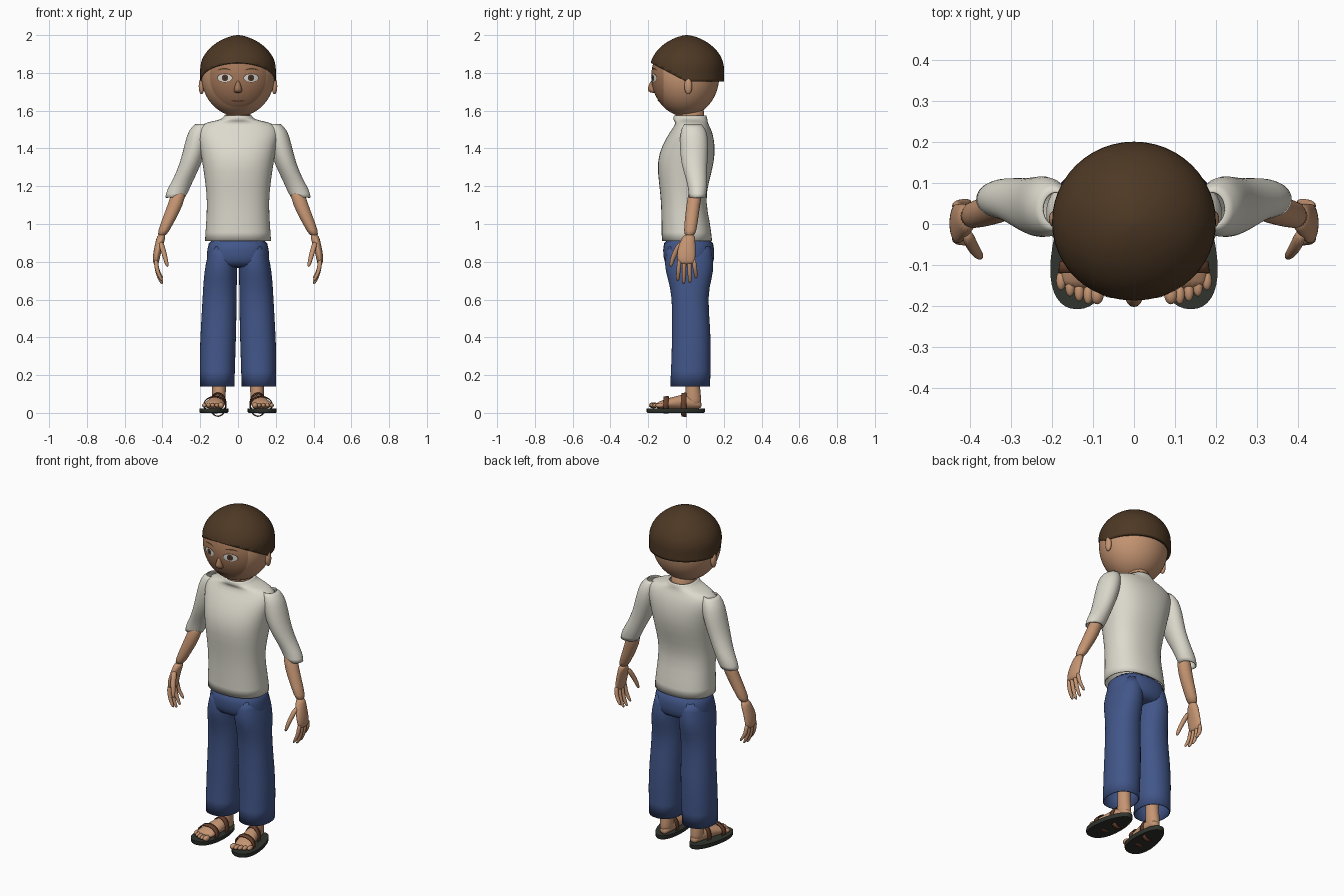
import bpy, bmesh
from math import cos, sin, pi, sqrt, radians, copysign
from mathutils import Matrix

cube = bpy.data.objects.get("Cube")
if cube:
    bpy.data.objects.remove(cube, do_unlink=True)


def material(name, *rgb):
    mat = bpy.data.materials.new(name)
    mat.use_nodes = True
    mat.diffuse_color = (*rgb, 1)
    bsdf = mat.node_tree.nodes["Principled BSDF"]
    bsdf.inputs["Base Color"].default_value = (*rgb, 1)
    bsdf.inputs["Roughness"].default_value = 0.8
    return mat


SKIN = material("skin", .56, .30, .17)
FACE = material("face skin", .37, .185, .10)
HAIR = material("dark brown hair", .075, .04, .018)
SHIRT = material("off white cloth", .72, .70, .61)
DENIM = material("blue denim", .054, .093, .25)
SOLE = material("dark rubber", .03, .034, .027)
LEATHER = material("brown leather", .14, .053, .026)
WHITE = material("eye white", .72, .70, .67)
IRIS = material("brown iris", .09, .04, .02)
LIP = material("lip", .20, .07, .05)


def finish(name, bm, mats, subdiv=0, thick=0, mirror=False, sharp=True):
    """Turn a bmesh into a smooth object with its modifiers."""
    bmesh.ops.recalc_face_normals(bm, faces=bm.faces)
    me = bpy.data.meshes.new(name)
    bm.to_mesh(me)
    bm.free()
    for mat in mats:
        me.materials.append(mat)
    me.shade_smooth()
    if sharp and not subdiv:
        me.set_sharp_from_angle(angle=radians(50))
    ob = bpy.data.objects.new(name, me)
    bpy.context.scene.collection.objects.link(ob)
    if subdiv:
        mod = ob.modifiers.new("Subdivision", "SUBSURF")
        mod.levels = mod.render_levels = subdiv
    if thick:
        mod = ob.modifiers.new("Solidify", "SOLIDIFY")
        mod.thickness, mod.offset = thick, -1
    if mirror:
        ob.modifiers.new("Mirror", "MIRROR").use_mirror_merge = False
    return ob


def loft(name, mat, rings, axis="Z", n=20, p=2.0, caps=True, warp=None, subdiv=1, **opts):
    """Skin rings of (position, centre, centre, radius, radius) along an axis."""
    bm = bmesh.new()
    loops = []
    for t, ca, cb, ra, rb in rings:
        loop = []
        for i in range(n):
            c, s = cos(2 * pi * i / n), sin(2 * pi * i / n)
            a = ca + ra * copysign(abs(c) ** (2 / p), c)
            b = cb + rb * copysign(abs(s) ** (2 / p), s)
            loop.append(bm.verts.new((a, b, t) if axis == "Z" else (a, t, b)))
        loops.append(loop)
    for lo, hi in zip(loops, loops[1:]):
        for i in range(n):
            j = (i + 1) % n
            bm.faces.new((lo[i], lo[j], hi[j], hi[i]))
    if caps:
        bm.faces.new(loops[0])
        bm.faces.new(loops[-1])
    if warp:
        for v in bm.verts:
            warp(v.co)
    return finish(name, bm, [mat], subdiv, **opts)


def ball(name, mat, centre, radii, mirror=False):
    bm = bmesh.new()
    bmesh.ops.create_uvsphere(bm, u_segments=20, v_segments=12, radius=1)
    bm.transform(Matrix.Translation(centre) @ Matrix.Diagonal((*radii, 1)))
    return finish(name, bm, [mat], mirror=mirror, sharp=False)


# Head: an egg with a slightly flatter crown and a darker face
HX, HY, HZ, RX, RY = 0, -.004, 1.785, .194, .18


def head_rz(z):
    return .19 if z > 0 else .215


bm = bmesh.new()
bmesh.ops.create_uvsphere(bm, u_segments=48, v_segments=32, radius=1)
bm.transform(Matrix.Rotation(pi / 2, 4, "X"))
for v in bm.verts:
    x, y, z = v.co
    v.co = (x * RX, HY + y * RY, HZ + z * head_rz(z))
for f in bm.faces:
    f.material_index = int(f.calc_center_median().y < -.112)
finish("head", bm, [SKIN, FACE], sharp=False)


def face_patch(name, mat, cx, cz, rx, rz, lift, bend=0, mirror=True):
    """Thin oval plate hugging the face."""
    bm = bmesh.new()
    n, loops = 24, []
    for k in (1, .7, .4):
        loop = []
        for i in range(n):
            u, w = k * cos(2 * pi * i / n), k * sin(2 * pi * i / n)
            x, z = cx + rx * u, cz + rz * w - bend * u * u
            d = 1 - (x / RX) ** 2 - ((z - HZ) / head_rz(z - HZ)) ** 2
            loop.append(bm.verts.new((x, HY - RY * sqrt(d) - lift, z)))
        loops.append(loop)
    for a, b in zip(loops, loops[1:]):
        for i in range(n):
            j = (i + 1) % n
            bm.faces.new((a[i], a[j], b[j], b[i]))
    bm.faces.new(loops[-1])
    ob = finish(name, bm, [mat], mirror=mirror, sharp=False)
    return ob


face_patch("eyelid_lines", HAIR, .07, 1.774, .041, .024, .002)
face_patch("eye_whites", WHITE, .07, 1.773, .038, .021, .003)
face_patch("irises", IRIS, .069, 1.774, .017, .018, .004)
face_patch("pupils", SOLE, .069, 1.774, .008, .009, .005)
face_patch("eyebrows", HAIR, .072, 1.822, .036, .004, .003, bend=.008)
face_patch("mouth", LIP, 0, 1.65, .036, .005, .003, bend=-.004, mirror=False)
loft("nose", FACE, [(1.76, 0, -.176, .009, .012), (1.735, 0, -.178, .014, .018),
                    (1.71, 0, -.178, .024, .03), (1.693, 0, -.168, .02, .02)])
ball("ears", SKIN, (.193, .012, 1.73), (.015, .021, .043), mirror=True)

# Hair: a domed cap trimmed by a sloping hairline
bm = bmesh.new()
bmesh.ops.create_uvsphere(bm, u_segments=48, v_segments=32, radius=1)
for v in bm.verts:
    x, y, z = v.co
    s = max(sqrt(x * x + y * y), .0001)
    r = .2 * (s ** .25 if z > 0 else 1 / s)
    v.co = (x * r, .005 + y * r * .98, 1.82 + .18 * z)
for normal in ((0, .1, .19), (0, 0, 1)):
    bmesh.ops.bisect_plane(bm, geom=bm.verts[:] + bm.edges[:] + bm.faces[:],
                           plane_co=(0, 0, 1.755), plane_no=normal, clear_inner=True)
finish("hair", bm, [HAIR], thick=.018)

loft("neck", SKIN, [(1.48, 0, .025, .07, .075), (1.56, 0, .022, .068, .078),
                    (1.64, 0, .015, .07, .08)])

# Shirt: body, collar and sleeves
loft("shirt_body", SHIRT, [
    (.91, 0, .005, .176, .134), (1, 0, 0, .17, .13), (1.12, 0, -.015, .163, .117),
    (1.22, 0, -.012, .174, .132), (1.33, 0, -.002, .19, .154), (1.42, 0, .014, .206, .14),
    (1.49, 0, .028, .222, .112), (1.53, 0, .032, .2, .086), (1.545, 0, .026, .13, .088),
    (1.555, 0, .022, .085, .092), (1.575, 0, .022, .072, .086)],
    n=28, p=2.3, caps=False, thick=.006)
loft("sleeves", SHIRT, [
    (1.53, .19, .036, .035, .045), (1.5, .205, .04, .058, .07), (1.42, .222, .043, .062, .078),
    (1.32, .25, .042, .058, .07), (1.23, .292, .058, .055, .055),
    (1.18, .318, .062, .06, .05), (1.14, .333, .06, .053, .045)],
    caps=False, thick=.006, mirror=True)

# Forearms and hands
loft("forearms", SKIN, [
    (1.2, .305, .055, .038, .038), (1.1, .33, .038, .042, .037),
    (1, .378, .026, .034, .035), (.93, .407, .018, .026, .032)], mirror=True)
loft("palms", SKIN, [
    (.95, .402, .018, .025, .03), (.9, .415, .008, .023, .042), (.85, .428, 0, .021, .05),
    (.81, .434, .002, .018, .048), (.785, .434, .004, .013, .042)], mirror=True)
loft("thumbs", SKIN, [
    (.91, .41, -.02, .016, .02), (.86, .396, -.052, .015, .018),
    (.81, .382, -.073, .013, .014), (.77, .373, -.081, .008, .008)], n=10, mirror=True)
for i, tip in enumerate((.695, .68, .685, .71)):
    y = -.034 + .025 * i
    loft(f"finger_{i + 1}", SKIN, [
        (.82, .435, y, .013, .013), (.76, .431, y * 1.15, .012, .012),
        (tip + .03, .416, y * 1.25, .011, .011), (tip, .4, y * 1.3, .008, .008)],
        n=10, mirror=True)

# Trousers: seat and two wide legs
loft("trouser_seat", DENIM, [
    (.94, 0, .013, .155, .13), (.86, 0, .014, .164, .138), (.8, 0, .016, .17, .134),
    (.765, 0, .018, .15, .11)], n=28, p=2.3)
loft("trouser_legs", DENIM, [
    (.88, .08, .015, .07, .115), (.79, .088, .016, .085, .136), (.71, .094, .02, .089, .118),
    (.62, .097, .02, .091, .094), (.45, .103, .028, .095, .103),
    (.3, .109, .028, .096, .105), (.14, .11, .022, .092, .107)],
    p=2.2, caps=False, thick=.006, mirror=True)

# Ankles, feet and toes
loft("ankles", SKIN, [
    (.25, .1, .035, .04, .04), (.13, .1, .036, .036, .036), (.07, .102, .038, .037, .046),
    (.03, .102, .036, .032, .044)], mirror=True)
loft("feet", SKIN, [
    (.084, .1, .042, .018, .016), (.06, .1, .05, .032, .028), (0, .105, .06, .038, .042),
    (-.06, .115, .053, .046, .035), (-.12, .127, .044, .056, .026),
    (-.16, .13, .038, .048, .015)], axis="Y", mirror=True)
for i, y in enumerate((-.172, -.172, -.165, -.153, -.138)):
    size = .016 if i == 0 else .012
    ball(f"toe_{i + 1}", SKIN, (.09 + .022 * i, y, .04), (size, .024, size), mirror=True)


# Sandals: soles widening towards the toes, with two straps
def sole_shape(co):
    t = (co.y + .054) / .154
    co.x = .125 - .014 * t + (co.x - .125) * (1 - .16 * t)


loft("sandal_soles", SOLE, [(0, .125, -.054, .07, .15), (.006, .125, -.054, .074, .154),
                            (.024, .125, -.054, .074, .154)],
     n=40, p=2.2, warp=sole_shape, subdiv=0, mirror=True)
for name, y, cx, rx, rz in (("toe_straps", -.12, .124, .061, .044),
                            ("instep_straps", -.025, .108, .045, .062)):
    loft(name, LEATHER, [(y, cx, .042, rx, rz), (y + .028, cx - .003, .044, rx, rz + .003)],
         axis="Y", n=28, caps=False, subdiv=0, thick=.005, mirror=True)
